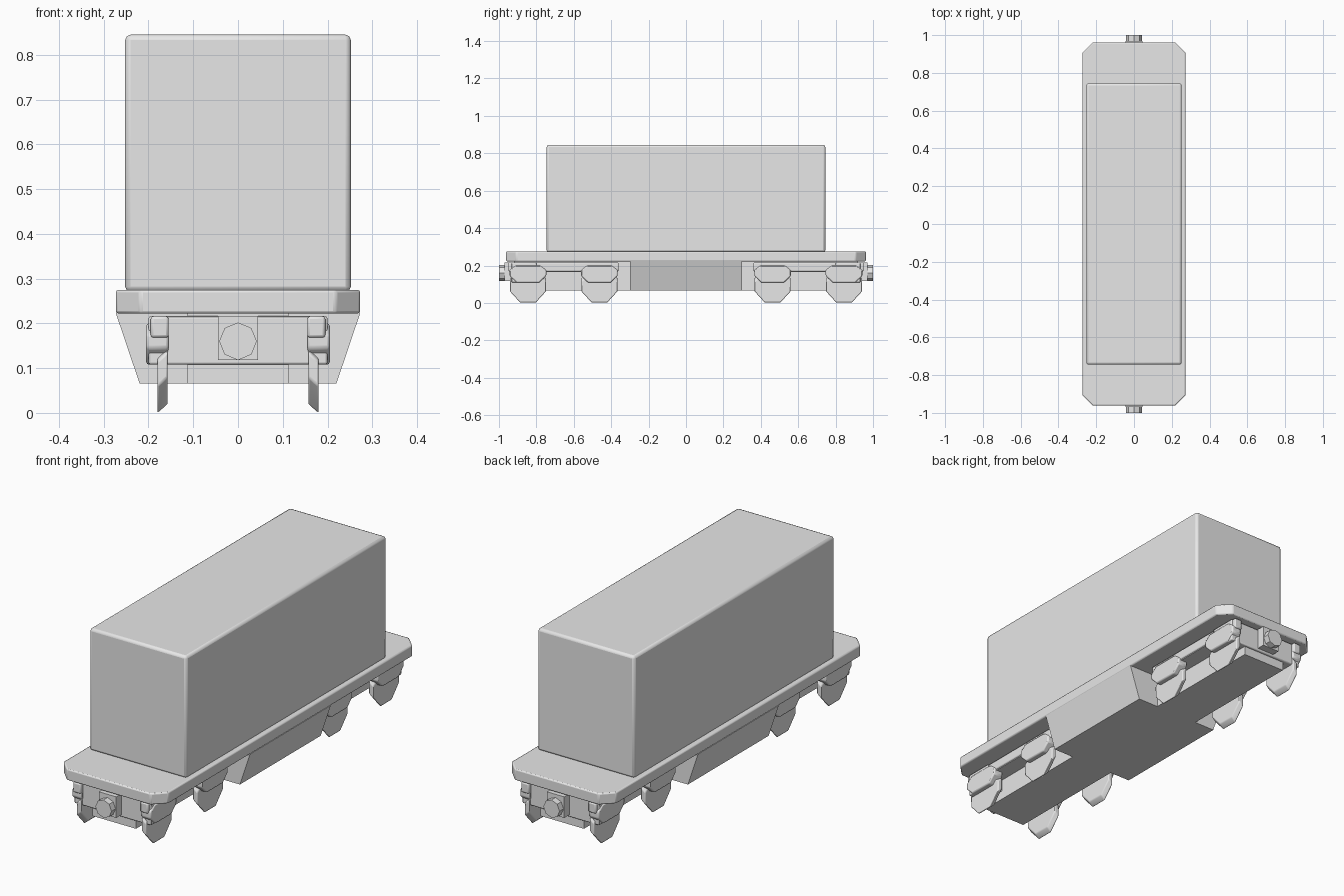
import bpy, bmesh, math
from mathutils import Vector

cube = bpy.data.objects.get("Cube")
if cube:
    bpy.data.objects.remove(cube, do_unlink=True)

grey = bpy.data.materials.new("plain_grey")
grey.use_nodes = True
grey.diffuse_color = (0.8, 0.8, 0.8, 1)
grey.node_tree.nodes["Principled BSDF"].inputs["Base Color"].default_value = (0.8, 0.8, 0.8, 1)


def prism(name, outline, axis, start, end, shift=(0, 0), bevel=0):
    """Extrude a 2D outline along an axis; shift moves the far end in 2D."""
    def place(a, b, t):
        return Vector({"x": (t, a, b), "y": (a, t, b), "z": (a, b, t)}[axis])
    bm = bmesh.new()
    near = [bm.verts.new(place(a, b, start)) for a, b in outline]
    far = [bm.verts.new(place(a + shift[0], b + shift[1], end)) for a, b in outline]
    bm.faces.new(near)
    bm.faces.new(far)
    for i in range(len(near)):
        j = (i + 1) % len(near)
        bm.faces.new((near[i], near[j], far[j], far[i]))
    bmesh.ops.recalc_face_normals(bm, faces=bm.faces)
    mesh = bpy.data.meshes.new(name)
    bm.to_mesh(mesh)
    bm.free()
    obj = bpy.data.objects.new(name, mesh)
    bpy.context.collection.objects.link(obj)
    mesh.materials.append(grey)
    if bevel:
        mod = obj.modifiers.new("edge_bevel", "BEVEL")
        mod.width = bevel
        mod.segments = 2
        bpy.ops.object.select_all(action="DESELECT")
        obj.select_set(True)
        bpy.context.view_layer.objects.active = obj
        bpy.ops.object.shade_smooth_by_angle(angle=math.radians(40))
    return obj


def rect(a0, a1, b0, b1):
    return [(a0, b0), (a1, b0), (a1, b1), (a0, b1)]


# cargo box and deck with clipped corners
prism("cargo_box", rect(-0.252, 0.252, -0.745, 0.745), "z", 0.27, 0.845, bevel=0.012)
W, L, C = 0.273, 0.962, 0.055
deck = [(-W, C - L), (C - W, -L), (W - C, -L), (W, C - L),
        (W, L - C), (W - C, L), (C - W, L), (-W, L - C)]
prism("deck", deck, "z", 0.222, 0.275, bevel=0.006)

# tapered belly and central spine
belly = [(-0.22, 0.066), (0.22, 0.066), (W, 0.223), (-W, 0.223)]
prism("belly", belly, "y", -0.3, 0.3)
prism("spine", rect(-0.113, 0.113, 0.066, 0.224), "y", -0.92, 0.92)

for end, label in ((-1, "front"), (1, "back")):
    # bogie body and headstock
    prism(label + "_bogie_body", rect(-0.19, 0.19, 0.165, 0.215), "y", end * 0.38, end * 0.93)
    prism(label + "_headstock", rect(-0.2, 0.2, 0.108, 0.216), "y", end * 0.8, end * 0.932, bevel=0.005)
    # coupler block and octagonal buffer
    prism(label + "_coupler_block", rect(-0.045, 0.045, 0.118, 0.217), "y", end * 0.9, end * 0.97)
    octagon = [(0.042 * math.cos(i * math.pi / 4), 0.16 + 0.042 * math.sin(i * math.pi / 4))
               for i in range(8)]
    prism(label + "_coupler_buffer", octagon, "y", end * 0.95, end)

    for side, hand in ((-1, "right"), (1, "left")):
        tag = label + "_" + hand
        prism(tag + "_side_frame", rect(*sorted((end * 0.36, end * 0.95)), 0.168, 0.216),
              "x", side * 0.155, side * 0.195, bevel=0.006)
        for c, spot in ((0.463, "inner"), (0.845, "outer")):
            y = end * c
            # axle box above each wheel
            box = [(-0.06, 0.108), (0.06, 0.108), (0.098, 0.145), (0.098, 0.175),
                   (0.065, 0.2), (-0.065, 0.2), (-0.098, 0.175), (-0.098, 0.145)]
            prism(tag + "_" + spot + "_axle_box", [(y + a, b) for a, b in box],
                  "x", side * 0.155, side * 0.205, bevel=0.006)
            # low-sided wheel plate, dropping toward the outside
            wheel = [(-0.042, 0.02), (0.042, 0.02), (0.097, 0.08), (0.097, 0.135),
                     (0.07, 0.153), (-0.07, 0.153), (-0.097, 0.135), (-0.097, 0.08)]
            prism(tag + "_" + spot + "_wheel", [(y + a, b) for a, b in wheel],
                  "x", side * 0.157, side * 0.18, shift=(0, -0.02), bevel=0.004)
